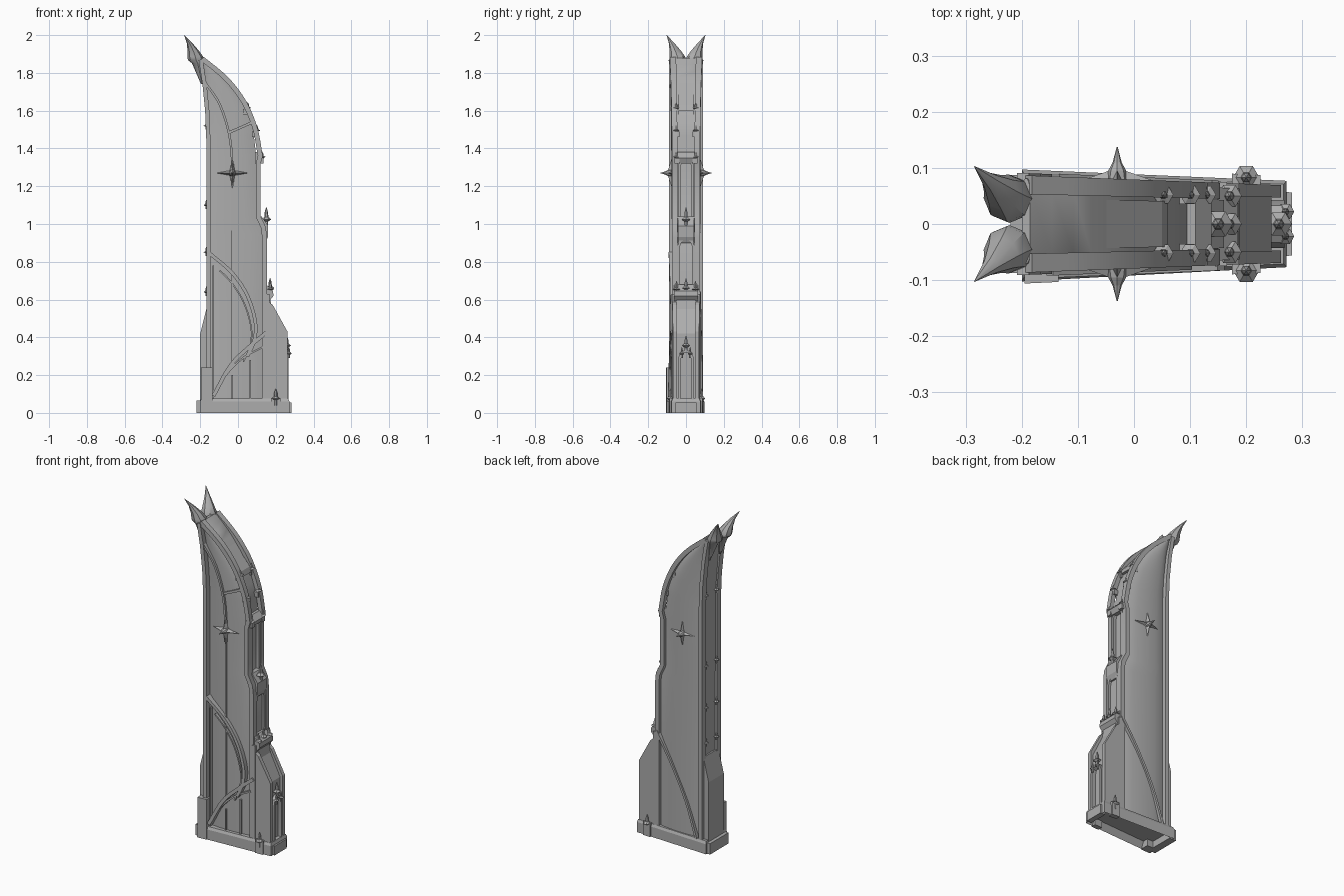
import bpy, bmesh, math
from mathutils import Vector

cube = bpy.data.objects.get("Cube")
if cube:
    bpy.data.objects.remove(cube, do_unlink=True)

stone = bpy.data.materials.new("grey stone")
stone.use_nodes = True
GREY = (0.42, 0.42, 0.42, 1)
stone.diffuse_color = GREY
stone.node_tree.nodes["Principled BSDF"].inputs["Base Color"].default_value = GREY


def taper(x, y):
    # the slab thins toward its left end
    return y * (1 - 0.45 * (x + 0.15))


def finish(name, bm, smooth=False):
    bmesh.ops.recalc_face_normals(bm, faces=bm.faces)
    mesh = bpy.data.meshes.new(name)
    bm.to_mesh(mesh)
    bm.free()
    mesh.materials.append(stone)
    ob = bpy.data.objects.new(name, mesh)
    bpy.context.collection.objects.link(ob)
    if smooth:
        bpy.ops.object.select_all(action='DESELECT')
        ob.select_set(True)
        bpy.context.view_layer.objects.active = ob
        bpy.ops.object.shade_smooth_by_angle(angle=math.radians(35))
    return ob


def loft(name, rings, smooth=False):
    bm = bmesh.new()
    loops = [[bm.verts.new(p) for p in ring] for ring in rings]
    n = len(loops[0])
    for a, b in zip(loops, loops[1:]):
        for i in range(n):
            j = (i + 1) % n
            bm.faces.new((a[i], a[j], b[j], b[i]))
    bm.faces.new(loops[0])
    bm.faces.new(loops[-1])
    return finish(name, bm, smooth)


def prism(name, pts, y0, y1):
    return loft(name, [[(x, taper(x, y), z) for x, z in pts] for y in (y0, y1)])


def box(name, x0, x1, y0, y1, z0, z1):
    return prism(name, [(x0, z0), (x1, z0), (x1, z1), (x0, z1)], y0, y1)


def curve(pts, steps=5):
    # smooth path through a few points
    p = [Vector(q) for q in pts]
    p = [2 * p[0] - p[1]] + p + [2 * p[-1] - p[-2]]
    out = []
    for a, b, c, d in zip(p, p[1:], p[2:], p[3:]):
        for k in range(steps):
            t = k / steps
            out.append(0.5 * (2 * b + (c - a) * t + (2 * a - 5 * b + 4 * c - d) * t * t
                              + (3 * b - a - 3 * c + d) * t ** 3))
    return out + [p[-2]]


def ribbon(name, pts, width, d0, d1, side=False):
    # rectangular moulding along a path: in the x-z plane, or y-z when side is set
    p = [Vector(q) for q in pts]
    rings = []
    for i, c in enumerate(p):
        t = (p[min(i + 1, len(p) - 1)] - p[max(i - 1, 0)]).normalized()
        n = Vector((-t.y, t.x)) * width / 2
        a, b = c - n, c + n
        quad = [(a, d0), (b, d0), (b, d1), (a, d1)]
        rings.append([(d, q.x, q.y) if side else (q.x, taper(q.x, d), q.y) for q, d in quad])
    return loft(name, rings, True)


def finial(name, x, y, z, h, r=0.012):
    # small spire with a knobbed waist
    prof = [(0, 0.5), (0.3, 0.5), (0.4, 1.3), (0.52, 0.55), (0.75, 0.45), (1, 0.03)]
    loft(name, [[(x + r * f * math.cos(math.tau * k / 6), y + r * f * math.sin(math.tau * k / 6),
                  z + h * t) for k in range(6)] for t, f in prof])


def lerp(table, z):
    for (z0, a), (z1, b) in zip(table, table[1:]):
        if z <= z1:
            return a + (b - a) * (z - z0) / (z1 - z0)
    return table[-1][1]


# Main blade: slightly bulging slab with a curved left edge
LEFT = [(0.05, 0.14), (0.95, 0.135), (1.02, 0.1), (1.33, 0.1), (1.5, 0.08), (1.6, 0.045),
        (1.7, -0.015), (1.8, -0.095), (1.88, -0.185)]
RIGHT = [(0.05, -0.155), (1.5, -0.158), (1.75, -0.178), (1.88, -0.2)]
levels = [0.05, 0.5, 0.95, 1.02, 1.33] + [1.33 + 0.55 * k / 16 for k in range(1, 17)]
rings = []
for z in levels:
    a, b = lerp(RIGHT, z), lerp(LEFT, z)
    ring = []
    for s, depth in ((-1, 0.07), (1, 0.08)):
        row = []
        for k in range(9):
            u = k / 8
            x = a + (b - a) * u
            bulge = 0.75 + 0.25 * math.sin(math.pi * u) ** 0.6
            row.append((x, taper(x, s * depth * bulge), z))
        ring += row if s < 0 else row[::-1]
    rings.append(ring)
loft("blade_body", rings, True)

# Edge rails on both faces
outer = [(0.14, 0.06), (0.14, 0.93), (0.135, 0.98), (0.107, 1.04), (0.107, 1.32), (0.118, 1.36)]
arch = [(0.118, 1.36), (0.092, 1.5), (0.045, 1.62), (-0.012, 1.71), (-0.085, 1.79), (-0.19, 1.875)]
inner = [(-0.157, 0.06), (-0.157, 1.45), (-0.163, 1.6), (-0.177, 1.74), (-0.198, 1.87)]
for s, side in ((-1, "front"), (1, "back")):
    ribbon(side + "_left_rail", outer + curve(arch)[1:], 0.026, s * 0.052, s * 0.085)
    ribbon(side + "_right_rail", inner, 0.022, s * 0.052, s * 0.089)
    ribbon(side + "_left_pilaster", [(0.155, 0.06), (0.155, 0.63)], 0.022, s * 0.05, s * 0.087)

    # Four-pointed star with a central spike
    bm = bmesh.new()
    rim = []
    for k in range(8):
        r = (0.085 if k % 4 == 0 else 0.095) if k % 2 == 0 else 0.018
        ang = math.tau * k / 8
        rim.append(bm.verts.new((-0.03 + r * math.cos(ang), s * 0.07, 1.27 + r * math.sin(ang))))
    tip = bm.verts.new((-0.03, s * 0.1, 1.27))
    for k in range(8):
        bm.faces.new((rim[k], rim[(k + 1) % 8], tip))
    bm.faces.new(rim)
    finish(side + "_star", bm)
    loft(side + "_star_spike", [[(-0.03 + r * math.cos(math.tau * k / 8), s * y,
                                 1.27 + r * math.sin(math.tau * k / 8)) for k in range(8)]
                                for y, r in ((0.06, 0.022), (0.095, 0.016), (0.11, 0.008), (0.137, 0.001))])

    # Crockets along the edges
    for i, (x, z) in enumerate([(0.052, 1.61), (0.1, 1.49), (0.128, 1.35)]):
        finial(f"{side}_crocket_{i}", x, s * 0.052, z - 0.015, 0.05, 0.014)
        box(f"{side}_crocket_block_{i}", x - 0.025, x + 0.008, s * 0.04, s * 0.07, z - 0.03, z)
    for i, z in enumerate([1.5, 1.08, 0.83, 0.62]):
        finial(f"{side}_edge_spike_{i}", -0.167, s * 0.05, z, 0.05, 0.012)

    # Cheeks of the stepped buttress
    prism(side + "_buttress_cheek", [(0.15, 0.05), (0.262, 0.05), (0.262, 0.43), (0.185, 0.57), (0.15, 0.6)],
          s * 0.058, s * 0.085)
    finial(side + "_base_finial", 0.2, s * 0.083, 0.04, 0.09, 0.018)
    box(side + "_base_finial_block", 0.175, 0.225, s * 0.07, s * 0.105, 0, 0.08)

    # Twin horns at the peak
    path = [(-0.19, 0.05, 1.74, 0.006), (-0.213, 0.046, 1.85, 0.03), (-0.222, 0.045, 1.868, 0.043),
            (-0.226, 0.046, 1.885, 0.042), (-0.236, 0.056, 1.915, 0.031),
            (-0.256, 0.076, 1.957, 0.015), (-0.284, 0.102, 2.0, 0.001)]
    loft(side + "_horn", [[(x + r * math.cos(math.tau * k / 8), s * (y + r * math.sin(math.tau * k / 8)), z)
                           for k in range(8)] for x, y, z, r in path], True)

# Front tracery
F0, F1 = -0.055, -0.083
ribbon("upper_tracery", curve([(-0.175, 1.75), (-0.1, 1.64), (-0.05, 1.49), (-0.032, 1.35), (-0.03, 1.2)]),
       0.012, F0, F1)
ribbon("centre_mullion", [(-0.03, 1.22), (-0.03, 0.27)], 0.008, F0, -0.078)
ribbon("upper_crossbar", [(-0.045, 1.485), (0.08, 1.54)], 0.014, F0, -0.08)
big = curve([(-0.15, 0.845), (-0.03, 0.74), (0.05, 0.62), (0.092, 0.48), (0.085, 0.38), (0.05, 0.3)])
ribbon("large_arch_rib", big, 0.018, F0, -0.092)
ribbon("large_arch_inner_rib", [p - Vector((0.022, 0.03)) for p in big[3:]], 0.008, F0, -0.084)
sweep = curve([(0.155, 0.43), (0.06, 0.35), (-0.04, 0.25), (-0.13, 0.09)])
ribbon("sweeping_rib", sweep, 0.02, F0, -0.096)
ribbon("sweeping_inner_rib", curve([(0.135, 0.35), (0.04, 0.3), (-0.04, 0.23), (-0.115, 0.13)]), 0.01, F0, -0.088)
for i, (x, z) in enumerate([(-0.13, 0.78), (0.065, 0.28), (-0.03, 0.2)]):
    ribbon(f"lower_mullion_{i}", [(x, 0.06), (x, z)], 0.008, F0, -0.08)

# Back diagonal rib
ribbon("back_sweeping_rib", curve([(0.145, 0.64), (0.04, 0.47), (-0.06, 0.27), (-0.13, 0.06)]), 0.014, 0.055, 0.09)

# Left buttress, mid corbel and gable
prism("buttress_core", [(0.13, 0.05), (0.245, 0.05), (0.245, 0.42), (0.18, 0.55), (0.165, 0.64), (0.13, 0.64)],
      -0.06, 0.06)
prism("crown_canopy", [(0.13, 0.59), (0.165, 0.59), (0.188, 0.62), (0.185, 0.645), (0.15, 0.68), (0.13, 0.68)],
      -0.075, 0.075)
prism("mid_corbel", [(0.1, 0.9), (0.145, 0.9), (0.158, 0.93), (0.16, 0.99), (0.125, 1.04), (0.1, 1.04)],
      -0.05, 0.05)
prism("upper_gable", [(0.09, 1.32), (0.125, 1.32), (0.138, 1.35), (0.11, 1.38), (0.09, 1.38)], -0.065, 0.065)
prism("roof_step", [(-0.1, 1.7), (0.035, 1.6), (0.06, 1.6), (0.05, 1.63), (-0.06, 1.755)], -0.045, 0.045)
for i, y in enumerate([-0.05, 0, 0.05]):
    finial(f"canopy_finial_{i}", 0.17, y, 0.625, 0.09 if i == 1 else 0.075, 0.017)
finial("corbel_finial", 0.15, 0, 0.98, 0.11, 0.02)
finial("niche_finial", 0.258, 0, 0.32, 0.09, 0.018)


# Pointed niches on the left edge
def niche(name, x0, x1, w, z0, z1):
    half = [(w, z0), (w, z1 - 1.3 * w), (w * 0.75, z1 - 0.5 * w), (0, z1)]
    ribbon(name, half + [(-y, z) for y, z in half[-2::-1]], 0.014, x0, x1, True)


niche("upper_niche", 0.09, 0.118, 0.036, 1.03, 1.35)
niche("middle_niche", 0.125, 0.15, 0.04, 0.68, 0.93)
niche("lower_niche", 0.235, 0.268, 0.036, 0.05, 0.33)
for s in (-1, 1):
    finial(f"niche_knob_{s}", 0.27, s * 0.022, 0.29, 0.06, 0.012)

# Right edge buttress and corner pier
prism("right_buttress", [(-0.15, 0.05), (-0.2, 0.05), (-0.2, 0.42), (-0.165, 0.56), (-0.15, 0.56)], -0.07, 0.07)
box("front_corner_pier", -0.195, -0.135, -0.104, -0.05, 0, 0.24)

# Plinth with a hollow underside
prof = [(-0.2, -0.1), (0.272, -0.095), (0.272, 0.095), (-0.2, 0.095)]
plan = [(x, taper(x, y)) for x, y in prof]
bm = bmesh.new()
low = [bm.verts.new((x, y, 0)) for x, y in plan]
mid = [bm.verts.new((x, y, 0.06)) for x, y in plan]
top = [bm.verts.new((x * 0.98, y * 0.92, 0.075)) for x, y in plan]
for a, b in ((low, mid), (mid, top)):
    for i in range(4):
        j = (i + 1) % 4
        bm.faces.new((a[i], a[j], b[j], b[i]))
bm.faces.new(top)
under = bm.faces.new(low)
bmesh.ops.recalc_face_normals(bm, faces=bm.faces)
bmesh.ops.inset_region(bm, faces=[under], thickness=0.025)
bmesh.ops.translate(bm, verts=under.verts, vec=(0, 0, 0.04))
finish("plinth", bm)
box("plinth_right_block", -0.22, -0.175, -0.085, 0.085, 0, 0.065)
box("plinth_left_block", 0.25, 0.282, -0.07, 0.07, 0, 0.055)
